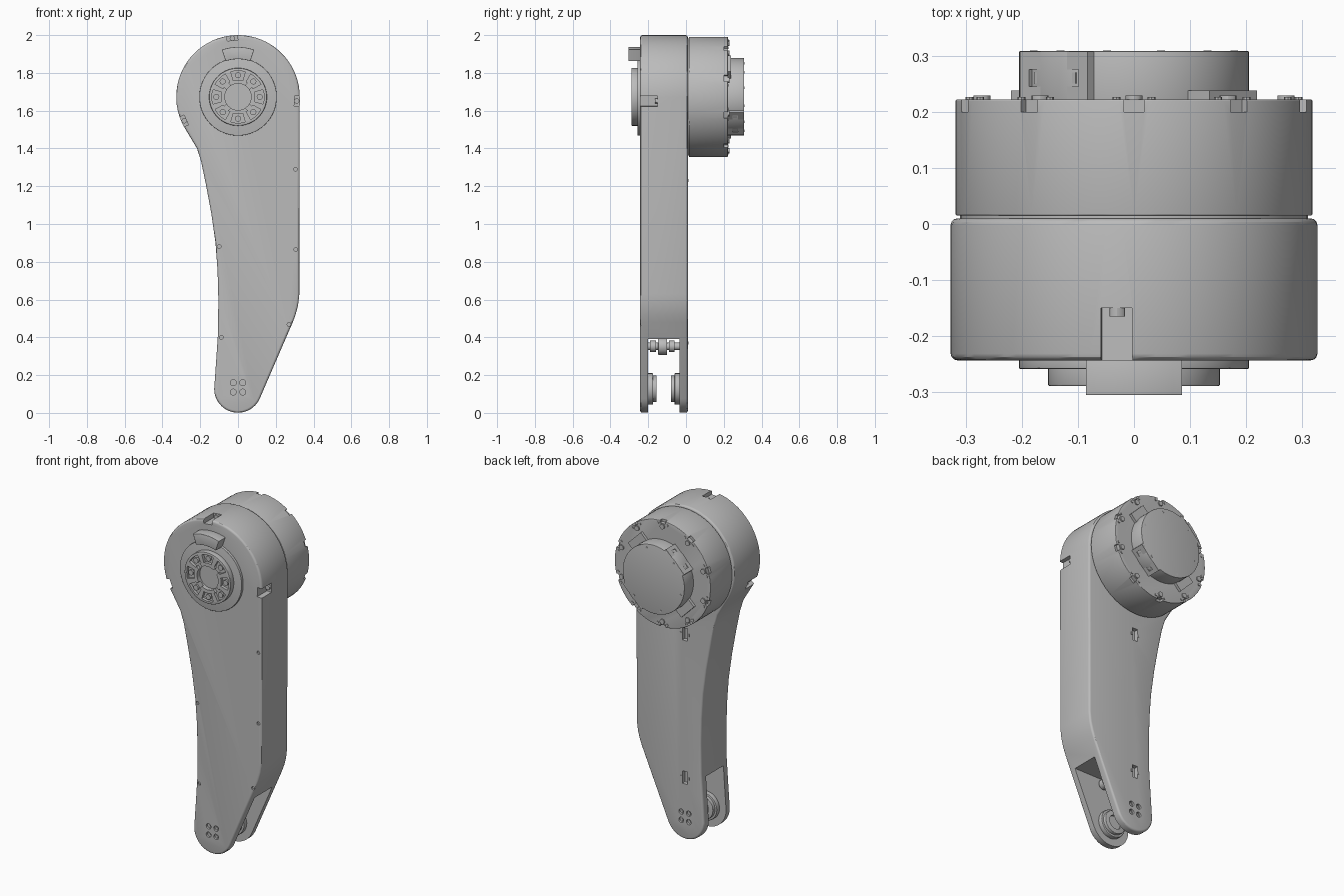
import bpy, bmesh, math
from math import cos, sin, radians

cube = bpy.data.objects.get("Cube")
if cube:
    bpy.data.objects.remove(cube, do_unlink=True)

grey = bpy.data.materials.new("satin_grey")
grey.use_nodes = True
grey.diffuse_color = (0.5, 0.5, 0.5, 1)
grey.node_tree.nodes["Principled BSDF"].inputs["Base Color"].default_value = (0.5, 0.5, 0.5, 1)

HUB = (0, 1.673)    # shoulder axis
FOOT = (0, 0.127)   # lower joint axis


def arc(c, r, a0, a1, n):
    """Points on an arc in the xz plane, degrees."""
    angles = [radians(a0 + (a1 - a0) * i / n) for i in range(n + 1)]
    return [(c[0] + r * cos(a), c[1] + r * sin(a)) for a in angles]


def polar(c, r, a):
    return arc(c, r, a, a, 1)[0]


def circle(c, r, n=32):
    return arc(c, r, 0, 360, n)[:-1]


def sector(c, r0, r1, a0, a1, n=6):
    return arc(c, r1, a0, a1, n) + arc(c, r0, a1, a0, n)


def rect(c, w, h, turn=0):
    t = radians(turn)
    corners = [(-w / 2, -h / 2), (w / 2, -h / 2), (w / 2, h / 2), (-w / 2, h / 2)]
    return [(c[0] + x * cos(t) - z * sin(t), c[1] + x * sin(t) + z * cos(t)) for x, z in corners]


def prism(name, pts, y0, y1, bevel=0):
    """Extrude an xz outline along y."""
    bm = bmesh.new()
    face = bm.faces.new([bm.verts.new((x, y0, z)) for x, z in pts])
    new = bmesh.ops.extrude_face_region(bm, geom=[face])["geom"]
    bmesh.ops.translate(bm, vec=(0, y1 - y0, 0), verts=[v for v in new if isinstance(v, bmesh.types.BMVert)])
    bmesh.ops.recalc_face_normals(bm, faces=bm.faces)
    if bevel:
        rims = [e for e in bm.edges if abs(e.verts[0].co.y - e.verts[1].co.y) < 1e-5]
        bmesh.ops.bevel(bm, geom=rims, offset=bevel, segments=3, profile=0.5, affect='EDGES')
    mesh = bpy.data.meshes.new(name)
    bm.to_mesh(mesh)
    bm.free()
    mesh.materials.append(grey)
    ob = bpy.data.objects.new(name, mesh)
    bpy.context.collection.objects.link(ob)
    return ob


def cut(ob, cutters):
    """Subtract the cutters, then remove them."""
    for c in cutters:
        c.hide_render = True
        m = ob.modifiers.new("cut", 'BOOLEAN')
        m.operation, m.solver, m.object = 'DIFFERENCE', 'EXACT', c
    bpy.context.view_layer.update()
    mesh = bpy.data.meshes.new_from_object(ob.evaluated_get(bpy.context.evaluated_depsgraph_get()))
    ob.modifiers.clear()
    ob.data = mesh
    for c in cutters:
        bpy.data.objects.remove(c, do_unlink=True)


# Leg shell
outline = arc(HUB, 0.327, 0, 208, 40)
outline += [(-0.25, 1.455), (-0.217, 1.4), (-0.195, 1.33), (-0.17, 1.21), (-0.142, 1.06), (-0.119, 0.9),
            (-0.108, 0.75), (-0.104, 0.6), (-0.106, 0.42), (-0.116, 0.27)]
outline += arc(FOOT, 0.126, 180, 336, 24)
outline += [(0.29, 0.48), (0.305, 0.52), (0.318, 0.57), (0.325, 0.63)]
shell = prism("leg_shell", outline, -0.243, 0.01, 0.012)

tools = [prism("fork_slot", rect((0.05, 0.14), 0.8, 0.5), -0.2, -0.035)]
bolts = [(x, z) for x in (-0.025, 0.025) for z in (0.11, 0.16)]
for p in bolts:
    tools += [prism("bolt_hole", circle(p, 0.016, 16), y - 0.012, y + 0.012) for y in (-0.243, 0.01)]
for p in [(0.305, 1.29), (0.305, 0.865), (-0.1, 0.88), (-0.088, 0.4), (0.27, 0.468)]:
    tools.append(prism("cover_hole", circle(p, 0.01, 12), -0.26, -0.233))
for a in (95.5, -4, 204):
    tools.append(prism("edge_notch", rect(polar(HUB, 0.33, a), 0.06, 0.056, a), -0.3, -0.15))
for z in (0.37, 1.23):
    tools.append(prism("rear_port", rect((0, z), 0.035, 0.075), -0.015, 0.05))
cut(shell, tools)

# Screws seated in the notches and bolt holes
for a in (95.5, -4, 204):
    prism("notch_screw", circle(polar(HUB, 0.312, a), 0.014, 12), -0.165, -0.14)
for p in bolts:
    for y in (-0.236, 0.001):
        prism("joint_bolt", circle(p, 0.009, 6), y - 0.001, y + 0.003)
for z in (0.37, 1.23):
    for x in (-0.024, 0.024):
        prism("port_clip", rect((x, z), 0.012, 0.016), 0.005, 0.013)

# Bearing bosses inside the fork
for y, d in ((-0.2, 1), (-0.035, -1)):
    for name, r, depth in (("bearing_flange", 0.083, 0.025), ("bearing_ring", 0.07, 0.045)):
        boss = prism(name, circle(FOOT, r), *sorted((y - 0.004 * d, y + depth * d)), 0.003)
        if name == "bearing_ring":
            cut(boss, [prism("bore", circle(FOOT, 0.042), *sorted((y + 0.03 * d, y + 0.1 * d)))])

# Cross pin and roller at the top of the fork
pin = (0.06, 0.352)
prism("cross_pin", circle(pin, 0.02, 20), -0.202, -0.033)
prism("pin_collar_front", circle(pin, 0.03, 20), -0.19, -0.158)
prism("pin_collar_rear", circle(pin, 0.03, 20), -0.09, -0.062)
prism("roller", circle(pin, 0.045, 24), -0.148, -0.1, 0.003)

# Front output hub
prism("hub_plate", circle(HUB, 0.205, 64), -0.258, -0.235, 0.002)
hub = prism("output_hub", circle(HUB, 0.153, 64), -0.289, -0.25, 0.003)
tools = [prism("bore", circle(HUB, 0.07, 40), -0.32, -0.262)]
for i in range(8):
    a = i * 45
    tools.append(prism("pocket", sector(HUB, 0.09, 0.138, a - 16, a + 16), -0.32, -0.272))
    if i % 2:
        tools.append(prism("pocket_neck", rect(polar(HUB, 0.082, a), 0.03, 0.03, a), -0.32, -0.272))
cut(hub, tools)
for i in range(8):
    prism("hub_screw", circle(polar(HUB, 0.115, i * 45), 0.016, 12), -0.284, -0.27)

# Stop tab above the hub
prism("stop_tab", sector(HUB, 0.2, 0.264, 71, 109, 10), -0.305, -0.24, 0.002)

# Motor behind the shoulder
prism("motor_spacer", circle(HUB, 0.31, 64), 0.005, 0.02)
motor = prism("motor_housing", circle(HUB, 0.318, 72), 0.015, 0.222, 0.003)
rim = [18 + i * 36 for i in range(10)]
cut(motor, [prism("rim_notch", rect(polar(HUB, 0.318, a), 0.03, 0.036, a), 0.2, 0.25) for a in rim])
for a in rim:
    prism("rim_screw", circle(polar(HUB, 0.285, a), 0.015, 12), 0.215, 0.229)
    for off in (-6, 6):
        prism("rim_pin", circle(polar(HUB, 0.3, a + off), 0.007, 8), 0.215, 0.226)
prism("motor_rib", rect(HUB, 0.5, 0.12, 45), 0.215, 0.238)

# Rear cap with two connector flats
prism("rear_cap", circle(HUB, 0.205, 64), 0.215, 0.308, 0.002)
block = prism("connector_block", rect(HUB, 0.404, 0.17, 135), 0.215, 0.3075)
tools = []
for a in (135, -45):
    tools.append(prism("socket", rect(polar(HUB, 0.21, a), 0.04, 0.125, a), 0.245, 0.275))
cut(block, tools)
for a in (135, -45):
    for off in (-0.03, 0.03):
        base = polar(HUB, 0.193, a)
        t = radians(a + 90)
        spot = (base[0] + off * cos(t), base[1] + off * sin(t))
        prism("connector_plug", rect(spot, 0.014, 0.045, a), 0.25, 0.27)
for i in range(6):
    prism("cap_screw", circle(polar(HUB, 0.185, 15 + i * 60), 0.007, 8), 0.3, 0.3095)

# Smooth rounded parts, keep creases sharp
bpy.ops.object.select_all(action='DESELECT')
for ob in bpy.context.collection.objects:
    if ob.type == 'MESH' and grey.name in ob.data.materials:
        ob.select_set(True)
        bpy.context.view_layer.objects.active = ob
bpy.ops.object.shade_smooth_by_angle(angle=radians(30))
